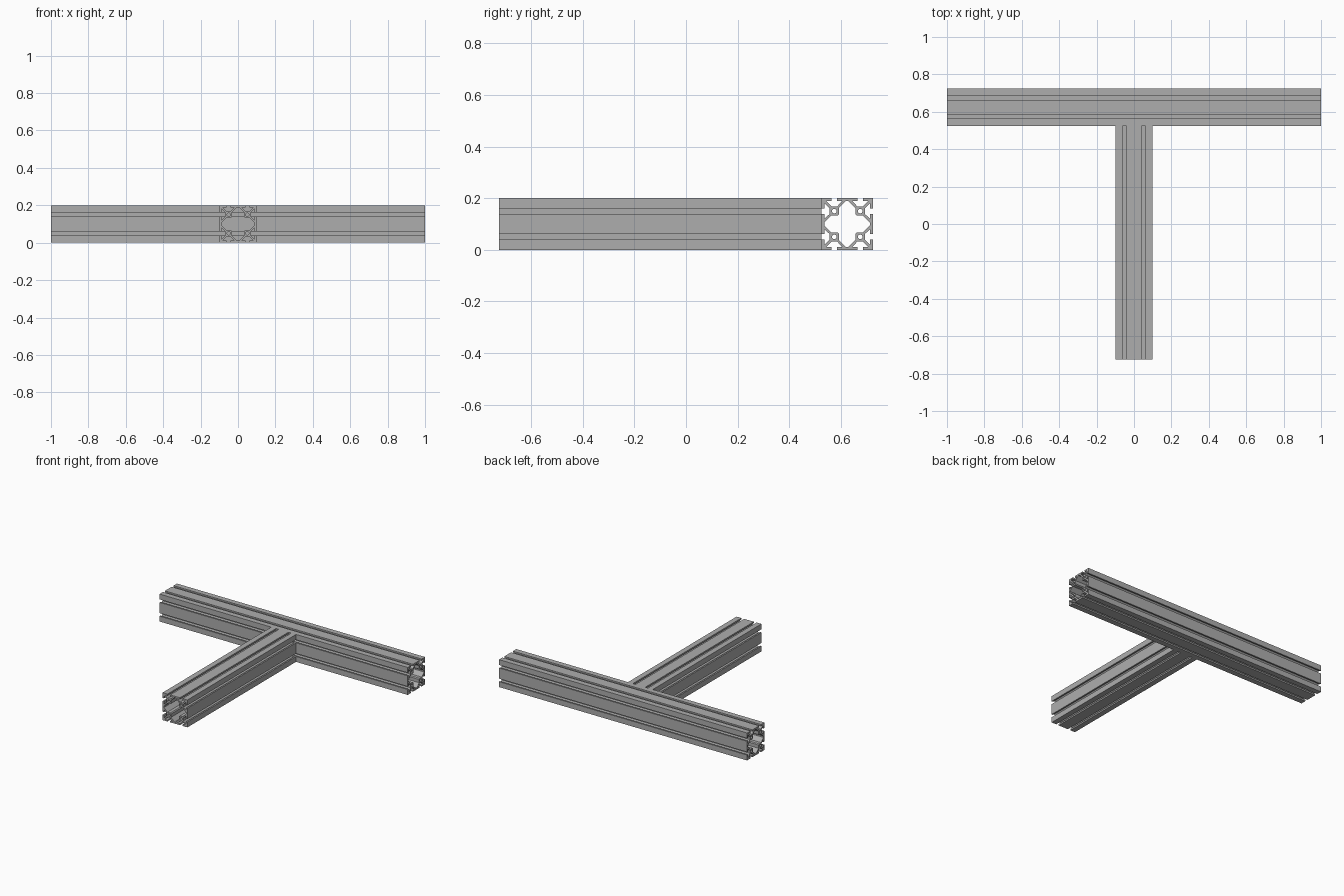
import bpy, bmesh, math
from mathutils import Matrix

if "Cube" in bpy.data.objects:
    bpy.data.objects.remove(bpy.data.objects["Cube"])

aluminium = bpy.data.materials.new("aluminium grey")
aluminium.diffuse_color = (0.42, 0.42, 0.42, 1)
aluminium.use_nodes = True
aluminium.node_tree.nodes["Principled BSDF"].inputs["Base Color"].default_value = aluminium.diffuse_color


def ring(half_side):
    """Mirror half a side about its middle, then repeat it on all four sides."""
    side = [(-u, v) for u, v in reversed(half_side)] + half_side
    pts = []
    for k in range(4):
        c, s = [(1, 0), (0, -1), (-1, 0), (0, 1)][k]
        pts += [(c * u - s * v, s * u + c * v) for u, v in side]
    clean = []
    for p in pts:
        if not clean or math.dist(p, clean[-1]) > 1e-5:
            clean.append(p)
    if math.dist(clean[0], clean[-1]) < 1e-5:
        clean.pop()
    return clean


# outer outline: face, slot lip, undercut, screw boss, corner arm, corner
outer = ring([(0.039, 0.1), (0.039, 0.089), (0.020, 0.089), (0.039, 0.068),
              (0.061, 0.068), (0.081, 0.089), (0.061, 0.089), (0.061, 0.1), (0.1, 0.1)])
# hollow core between the diagonal webs and bosses
core = ring([(0.005, 0.089), (0.032, 0.062), (0.032, 0.038)])
# one screw channel in each boss
channels = [[(cx + 0.009 * math.cos(a * math.pi / 8), cy + 0.009 * math.sin(a * math.pi / 8))
             for a in range(16)] for cx in (-0.05, 0.05) for cy in (-0.05, 0.05)]


def extrusion(name, length, location, axis):
    """Extrude the slotted section along the given axis."""
    curve = bpy.data.curves.new(name + "_section", 'CURVE')
    curve.dimensions = '2D'
    curve.fill_mode = 'BOTH'
    curve.extrude = length / 2
    for loop in [outer, core] + channels:
        spline = curve.splines.new('POLY')
        spline.points.add(len(loop) - 1)
        for point, (u, v) in zip(spline.points, loop):
            point.co = (u, v, 0, 1)
        spline.use_cyclic_u = True
    helper = bpy.data.objects.new(name + "_section", curve)
    bpy.context.collection.objects.link(helper)
    bpy.context.view_layer.update()
    evaluated = helper.evaluated_get(bpy.context.evaluated_depsgraph_get())
    mesh = bpy.data.meshes.new_from_object(evaluated)
    bpy.data.objects.remove(helper)

    bm = bmesh.new()
    bm.from_mesh(mesh)
    bmesh.ops.remove_doubles(bm, verts=bm.verts, dist=1e-5)
    turn = Matrix.Rotation(math.pi / 2, 4, 'Y' if axis == 'X' else 'X')
    bmesh.ops.transform(bm, matrix=turn, verts=bm.verts)
    bmesh.ops.recalc_face_normals(bm, faces=bm.faces)
    for face in bm.faces:
        face.smooth = False
        face.material_index = 0
    bm.to_mesh(mesh)
    bm.free()
    mesh.materials.clear()
    mesh.materials.append(aluminium)
    obj = bpy.data.objects.new(name, mesh)
    obj.location = location
    bpy.context.collection.objects.link(obj)


extrusion("cross_bar", 2.0, (0, 0.625, 0.1), 'X')
extrusion("stem_bar", 1.25, (0, -0.1, 0.1), 'Y')
